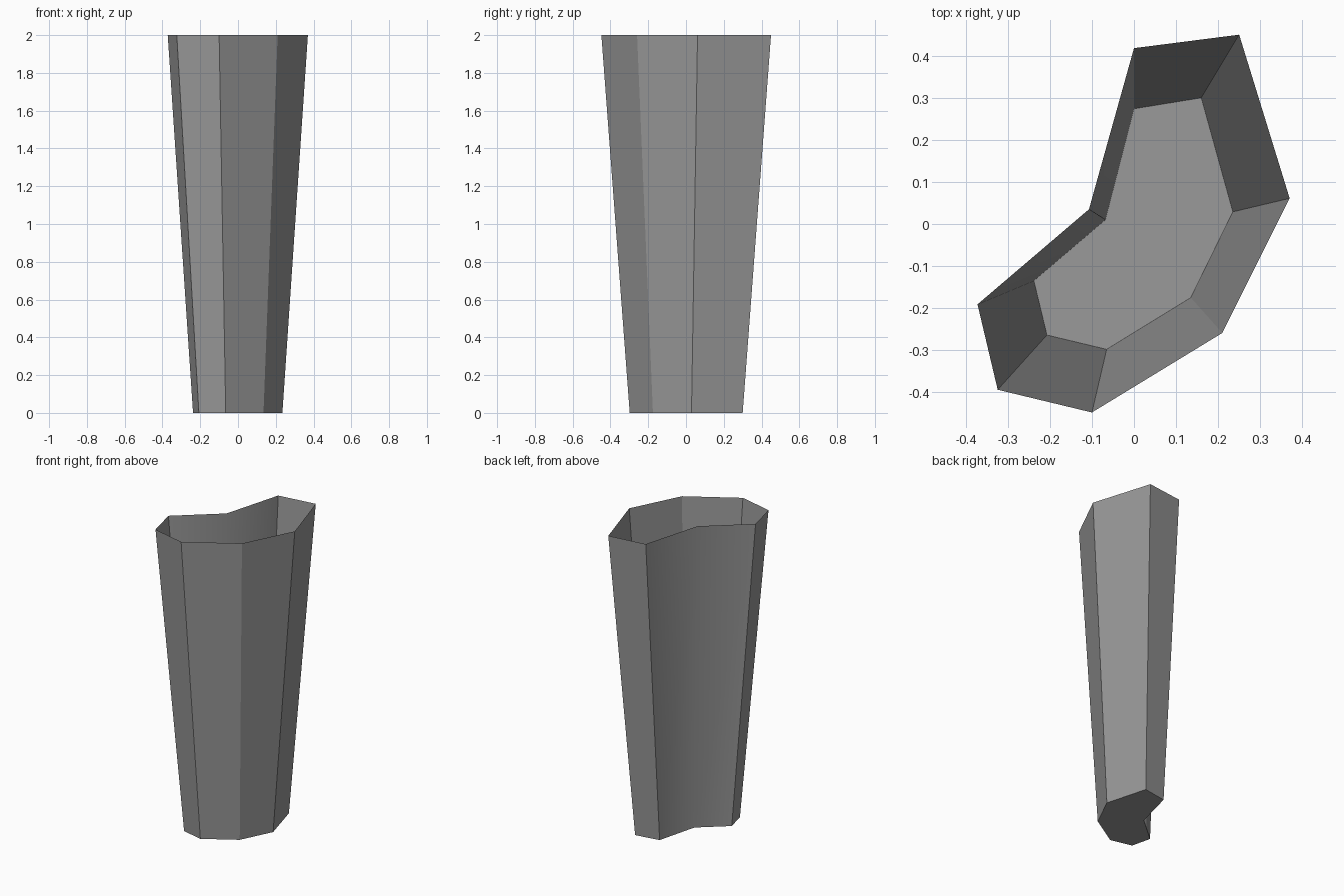
import bpy
import bmesh

cube = bpy.data.objects.get("Cube")
if cube:
    bpy.data.objects.remove(cube, do_unlink=True)

HEIGHT = 2.0

# Bent eight-sided outlines, counter-clockwise, at the rim and the base
RIM = [(0.25, 0.45), (0.0, 0.418), (-0.107, 0.035), (-0.372, -0.191),
       (-0.324, -0.394), (-0.1, -0.448), (0.21, -0.259), (0.37, 0.061)]
BASE = [(0.16, 0.3), (0.0, 0.274), (-0.068, 0.01), (-0.238, -0.135),
        (-0.207, -0.264), (-0.065, -0.298), (0.135, -0.175), (0.235, 0.029)]
INNER_BEND = 2  # corner where the concave side turns softly

# Grey material
grey = bpy.data.materials.new("plain grey")
colour = (0.32, 0.32, 0.32, 1.0)
grey.use_nodes = True
grey.diffuse_color = colour
grey.node_tree.nodes["Principled BSDF"].inputs["Base Color"].default_value = colour

# Open-topped, thin-walled tapering vase with a closed base
bm = bmesh.new()
top = [bm.verts.new((x, y, HEIGHT)) for x, y in RIM]
bottom = [bm.verts.new((x, y, 0.0)) for x, y in BASE]
bm.faces.new(list(reversed(bottom)))
count = len(RIM)
for i in range(count):
    j = (i + 1) % count
    wall = bm.faces.new((bottom[i], bottom[j], top[j], top[i]))
    wall.smooth = INNER_BEND in (i, j)

# Only the concave bend blends; every other edge stays crisp
for edge in bm.edges:
    edge.smooth = set(edge.verts) == {bottom[INNER_BEND], top[INNER_BEND]}

mesh = bpy.data.meshes.new("vase_shell")
bm.to_mesh(mesh)
bm.free()
mesh.materials.append(grey)
vase = bpy.data.objects.new("vase_shell", mesh)
bpy.context.collection.objects.link(vase)
